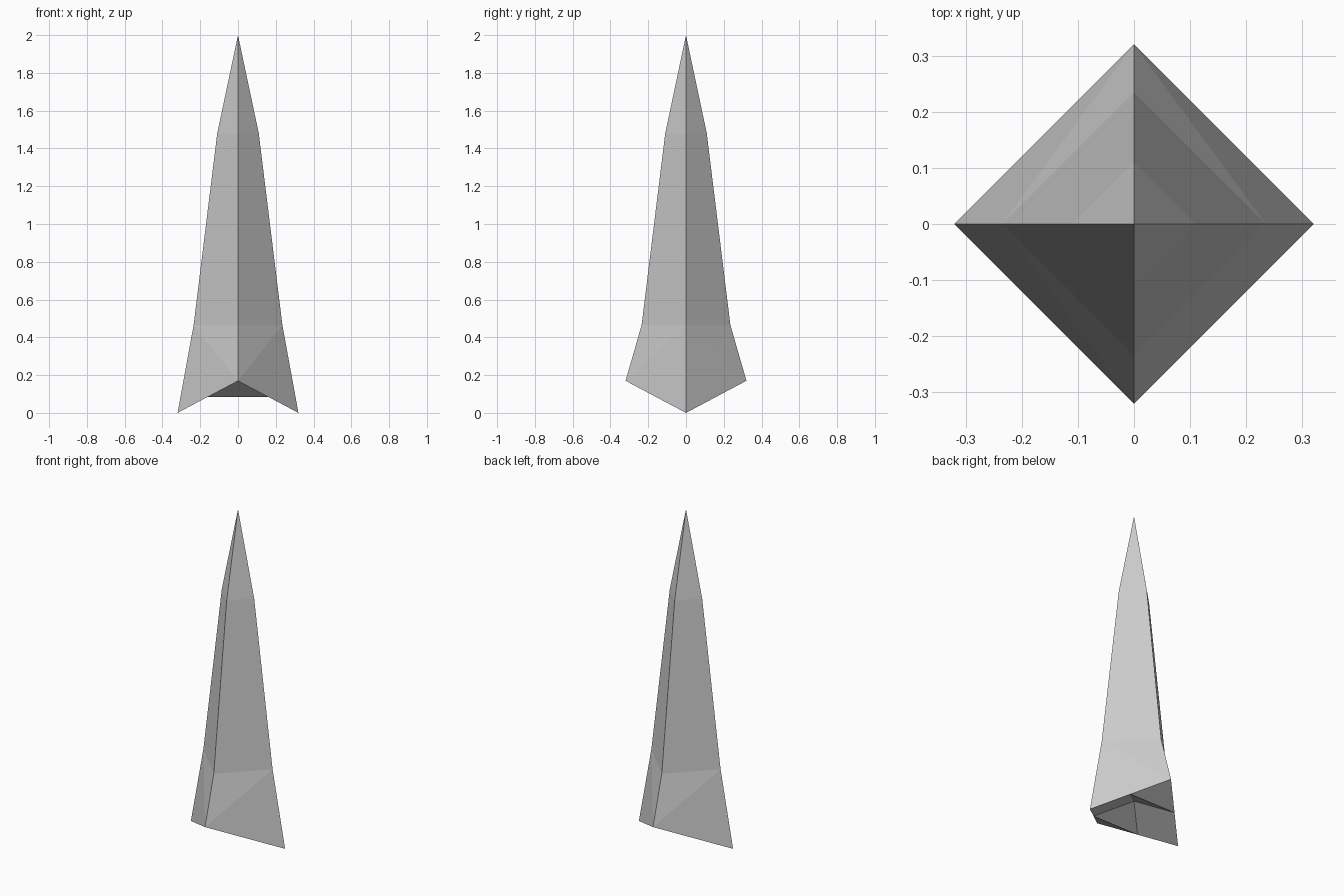
import bpy
import bmesh

cube = bpy.data.objects.get("Cube")
if cube:
    bpy.data.objects.remove(cube, do_unlink=True)

BASE_R, FOOT_Z = 0.32, 0.17          # outer radius, height of front and back corners
RINGS = [(0.235, 0.465), (0.11, 1.48)]  # radius and height of the diamond rings
DIRS = [(1, 0), (0, 1), (-1, 0), (0, -1)]

grey = bpy.data.materials.new("stone grey")
grey.use_nodes = True
colour = (0.6, 0.6, 0.6, 1)
grey.diffuse_color = colour
grey.node_tree.nodes["Principled BSDF"].inputs["Base Color"].default_value = colour

bm = bmesh.new()


def ring(radius, heights):
    return [bm.verts.new((radius * x, radius * y, heights[i % 2]))
            for i, (x, y) in enumerate(DIRS)]


base = ring(BASE_R, (0, FOOT_Z))
lower, upper = [ring(r, (z, z)) for r, z in RINGS]
tip = bm.verts.new((0, 0, 2))
hollow = bm.verts.new((0, 0, FOOT_Z))
mids = [bm.verts.new((base[i].co + base[(i + 1) % 4].co) / 2) for i in range(4)]

for i in range(4):
    j = (i + 1) % 4
    # Flared foot, creased from the side ridges to the raised corners
    side, raised = (i, j) if i % 2 == 0 else (j, i)
    bm.faces.new((base[side], mids[i], base[raised], lower[side]))
    bm.faces.new((base[raised], lower[raised], lower[side]))
    # Tapered shaft and point
    bm.faces.new((lower[i], lower[j], upper[j], upper[i]))
    bm.faces.new((upper[i], upper[j], tip))
    # Underside corners and central hollow
    bm.faces.new((base[j], mids[i], mids[j]))
    bm.faces.new((mids[i], hollow, mids[j]))

bmesh.ops.recalc_face_normals(bm, faces=bm.faces)
mesh = bpy.data.meshes.new("spike")
bm.to_mesh(mesh)
bm.free()
mesh.materials.append(grey)
spike = bpy.data.objects.new("spike", mesh)
bpy.context.collection.objects.link(spike)
